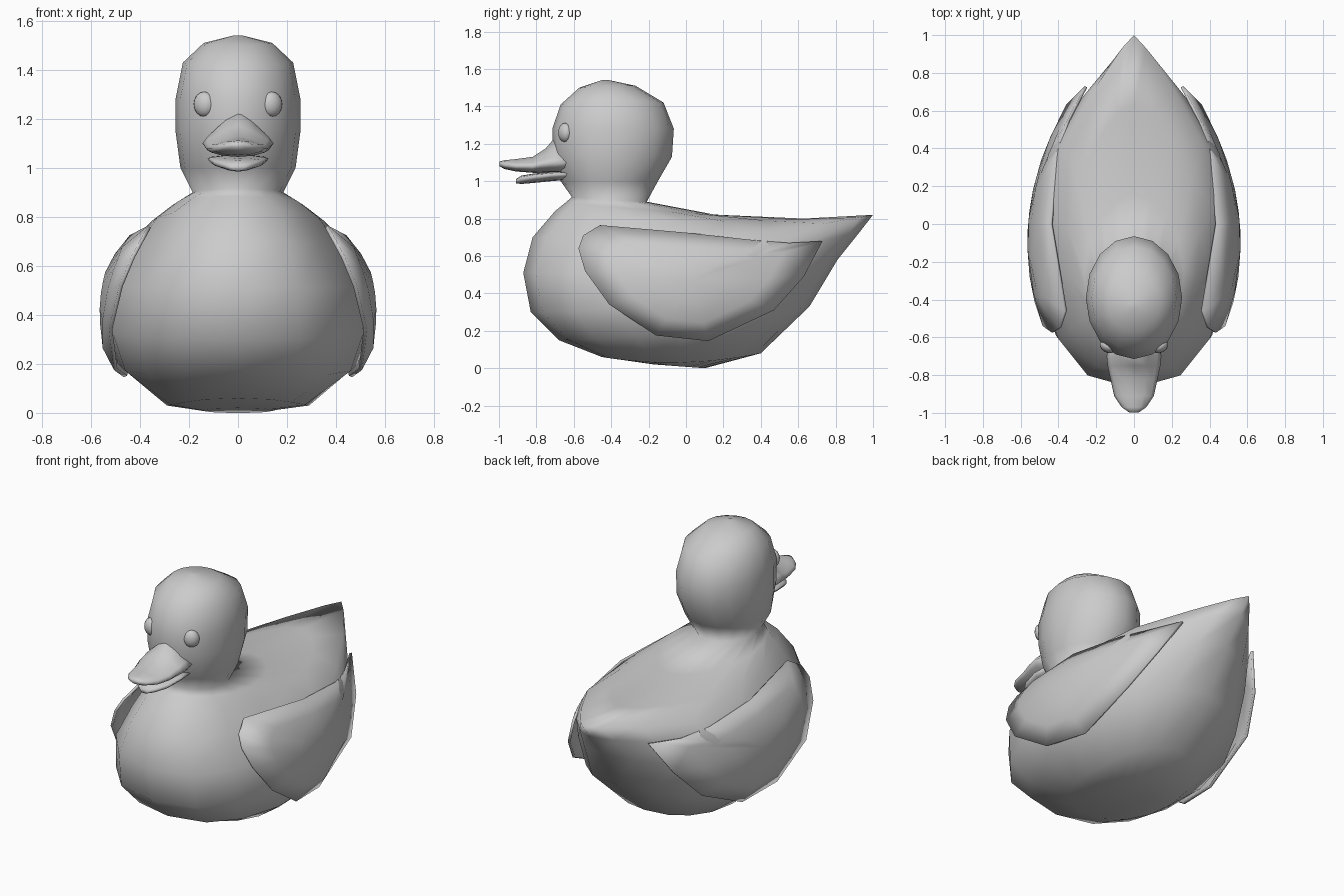
import bpy
from math import sin, cos, pi

if "Cube" in bpy.data.objects:
    bpy.data.objects.remove(bpy.data.objects["Cube"])


def make(name, verts, faces):
    me = bpy.data.meshes.new(name)
    me.from_pydata(verts, [], faces)
    me.update()
    ob = bpy.data.objects.new(name, me)
    bpy.context.collection.objects.link(ob)
    for p in me.polygons:
        p.use_smooth = True
    return ob


def strips(n, count):
    return [(k * n + i, k * n + (i + 1) % n, (k + 1) * n + (i + 1) % n, (k + 1) * n + i)
            for k in range(count) for i in range(n)]


def loft(name, rings):
    n = len(rings[0])
    verts = [v for r in rings for v in r]
    faces = strips(n, len(rings) - 1)
    faces.append(tuple(reversed(range(n))))
    faces.append(tuple(range(len(verts) - n, len(verts))))
    return make(name, verts, faces)


# Body, neck and head: stacked tilted rings
# front y, front z, back y, back z, half width, side z, tail taper
STACK = [
    (-.17, .02, .10, .00, .14, .01, 0),
    (-.45, .06, .40, .08, .29, .03, 0),
    (-.68, .15, .66, .33, .49, .20, .1),
    (-.83, .30, .81, .58, .545, .37, .4),
    (-.87, .51, .93, .73, .53, .56, .62),
    (-.82, .70, 1.0, .82, .435, .70, .8),
    (-.70, .84, .63, .80, .35, .785, .5),
    (-.645, .885, .16, .82, .265, .85, .2),
    (-.61, .915, -.21, .89, .185, .90, 0),
    (-.67, 1.0, -.15, 1.0, .235, 1.0, 0),
    (-.71, 1.14, -.075, 1.13, .255, 1.15, 0),
    (-.715, 1.28, -.065, 1.28, .255, 1.28, 0),
    (-.67, 1.41, -.12, 1.42, .225, 1.43, 0),
    (-.57, 1.50, -.27, 1.51, .14, 1.51, 0),
    (-.45, 1.54, -.41, 1.54, .02, 1.54, 0),
]
N = 16


def body_ring(yf, zf, yb, zb, w, zs, taper):
    ring = []
    power = .8 if zs < .8 else 1
    for i in range(N):
        c, s = cos(2 * pi * i / N), sin(2 * pi * i / N)
        if i % (N // 2) == 0:
            s = 0
        x = w * abs(s) ** power * (1 if s > 0 else -1) * (1 - taper * min(c, 0) ** 2)
        z = (zf + zb) / 2 + (zf - zb) / 2 * c + (zs - (zf + zb) / 2) * s * s
        ring.append((x, (yf + yb) / 2 + (yf - yb) / 2 * c, z))
    return ring


loft("body_and_head", [body_ring(*r) for r in STACK])


# Beak halves: sections along y (y, half width, side z, top z, bottom z)
# ridge blends the top from round (0) to a straight-sided peak (1)
def beak(name, stations, ridge):
    rings = []
    for k, (y, w, zm, zt, zb) in enumerate(stations):
        r = ridge * max(0, 1 - k / (len(stations) - 1))
        ring = []
        for i in range(12):
            c, s = cos(2 * pi * i / 12), sin(2 * pi * i / 12)
            top = (1 - r) * c + r * (1 - abs(s))
            z = zm + (zt - zm) * top if c > 0 else zm + (zm - zb) * c
            ring.append((w * s, y, z))
        rings.append(ring)
    loft(name, rings)


beak("upper_beak", [
    (-.60, .13, 1.10, 1.24, 1.045), (-.70, .145, 1.10, 1.235, 1.045),
    (-.75, .14, 1.095, 1.175, 1.045), (-.82, .125, 1.08, 1.13, 1.045),
    (-.91, .105, 1.08, 1.118, 1.052), (-.97, .065, 1.085, 1.112, 1.065),
    (-.998, .025, 1.092, 1.105, 1.08)], 1)
beak("lower_beak", [
    (-.60, .12, 1.04, 1.055, 1.01), (-.72, .125, 1.037, 1.05, 1.0),
    (-.82, .105, 1.025, 1.04, .99), (-.88, .065, 1.013, 1.03, .985),
    (-.908, .025, 1.0, 1.012, .988)], 0)

# Wings: curved plates hugging the sides
OUTLINE = [(-.46, .765), (-.55, .71), (-.575, .64), (-.54, .52), (-.41, .34), (-.16, .175),
           (.12, .145), (.47, .31), (.63, .49), (.73, .68), (.55, .67), (.36, .685), (0, .725)]


def wing_x(y, z):
    d = z - .4
    f = 1 - .3 * (d / .37) ** 2.7 if d > 0 else 1 - .14 * (-d / .25) ** 3
    return (.565 - .38 * (y + .1) ** 2) * f


def wing(name, side):
    cy, cz = .03, .47
    pts = [(cy + (y - cy) * k, cz + (z - cz) * k) for k in (1, .7, .35) for y, z in OUTLINE]
    pts.append((cy, cz))
    n = len(OUTLINE)
    faces = strips(n, 2) + [(2 * n + i, 2 * n + (i + 1) % n, 3 * n) for i in range(n)]
    ob = make(name, [(side * wing_x(y, z), y, z) for y, z in pts], faces)
    # make normals point outward, then thicken inward
    if ob.data.polygons[-1].normal.x * side < 0:
        ob.data.flip_normals()
    m = ob.modifiers.new("thickness", "SOLIDIFY")
    m.thickness = .015
    m.offset = -1


# Paired wings and eyes
for label, side in (("right", 1), ("left", -1)):
    wing(label + "_wing", side)
    bpy.ops.mesh.primitive_uv_sphere_add(segments=14, ring_count=8, radius=1,
                                         location=(side * .138, -.647, 1.26),
                                         rotation=(0, 0, side * .5))
    eye = bpy.context.object
    eye.name = label + "_eye"
    eye.scale = (.046, .034, .051)
    bpy.ops.object.shade_smooth()
